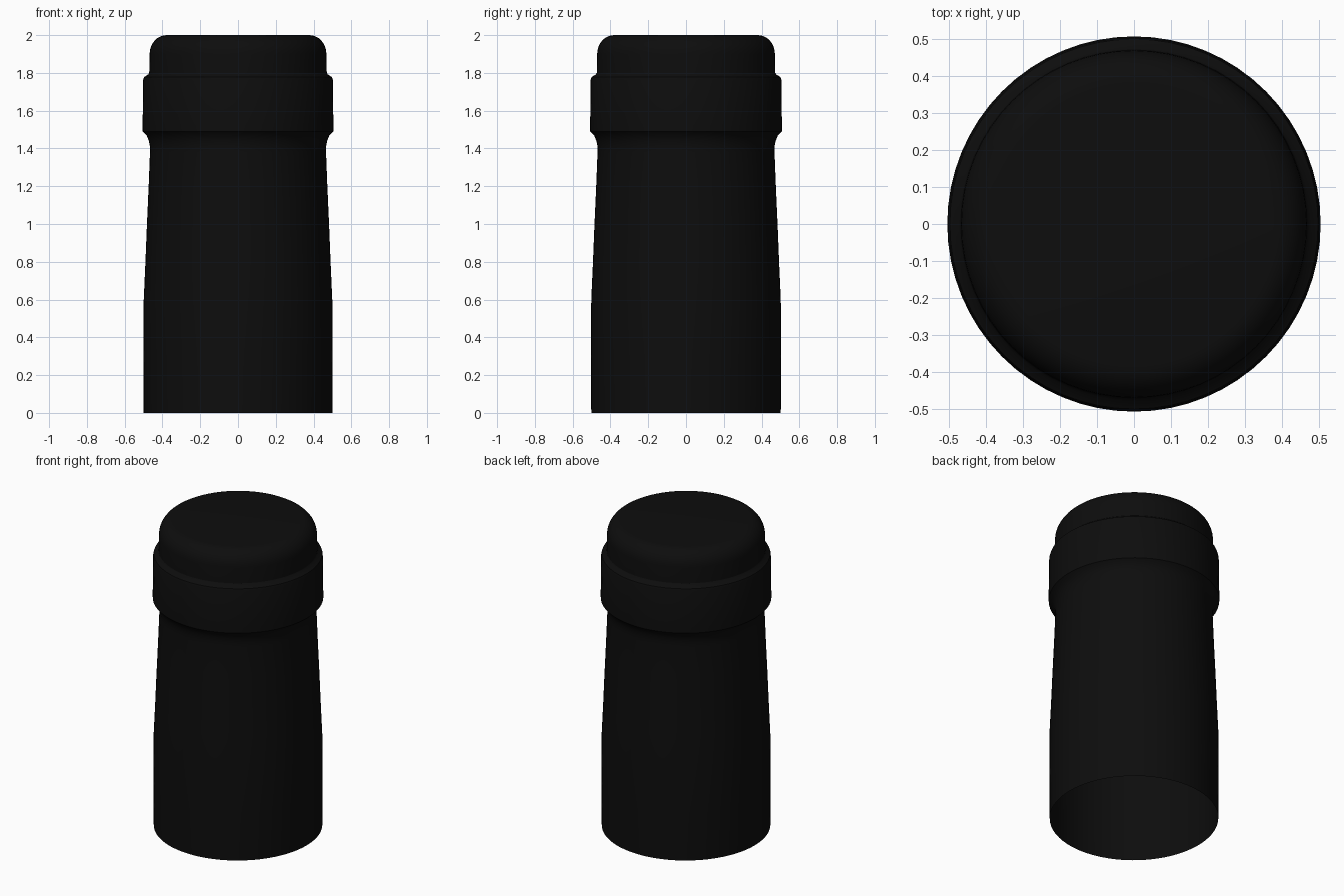
import bpy, bmesh, math

if "Cube" in bpy.data.objects:
    bpy.data.objects.remove(bpy.data.objects["Cube"])

# Material
black = bpy.data.materials.new("black")
black.diffuse_color = (0.004, 0.004, 0.004, 1)
black.use_nodes = True
black.node_tree.nodes["Principled BSDF"].inputs["Base Color"].default_value = black.diffuse_color

# Outer profile (radius, height), bottom rim to top rim
profile = [(0.499, 0.0), (0.501, 0.3), (0.499, 0.6), (0.490, 0.8), (0.482, 1.0),
           (0.473, 1.2), (0.466, 1.38), (0.466, 1.41), (0.472, 1.44), (0.484, 1.47),
           (0.505, 1.49), (0.505, 1.52), (0.502, 1.765), (0.498, 1.777), (0.475, 1.792),
           (0.470, 1.80), (0.468, 1.90)]
# Rounded shoulder of the top
for i in range(1, 9):
    a = i / 8 * math.pi / 2
    profile.append((0.378 + 0.09 * math.cos(a), 1.90 + 0.10 * math.sin(a)))

# Capsule: thin revolved shell, open underneath
SEG = 64
bm = bmesh.new()
rings = []
for r, z in profile:
    rings.append([bm.verts.new((r * math.cos(2 * math.pi * k / SEG),
                                1.005 * r * math.sin(2 * math.pi * k / SEG), z))
                  for k in range(SEG)])
for lo, hi in zip(rings, rings[1:]):
    for k in range(SEG):
        n = (k + 1) % SEG
        bm.faces.new((lo[k], lo[n], hi[n], hi[k]))
bm.faces.new(rings[-1])  # flat top

mesh = bpy.data.meshes.new("bottle_capsule")
bm.to_mesh(mesh)
bm.free()
mesh.materials.append(black)
capsule = bpy.data.objects.new("bottle_capsule", mesh)
bpy.context.collection.objects.link(capsule)

# Smooth shading with crisp collar edges
bpy.context.view_layer.objects.active = capsule
capsule.select_set(True)
bpy.ops.object.shade_smooth_by_angle(angle=math.radians(30))
